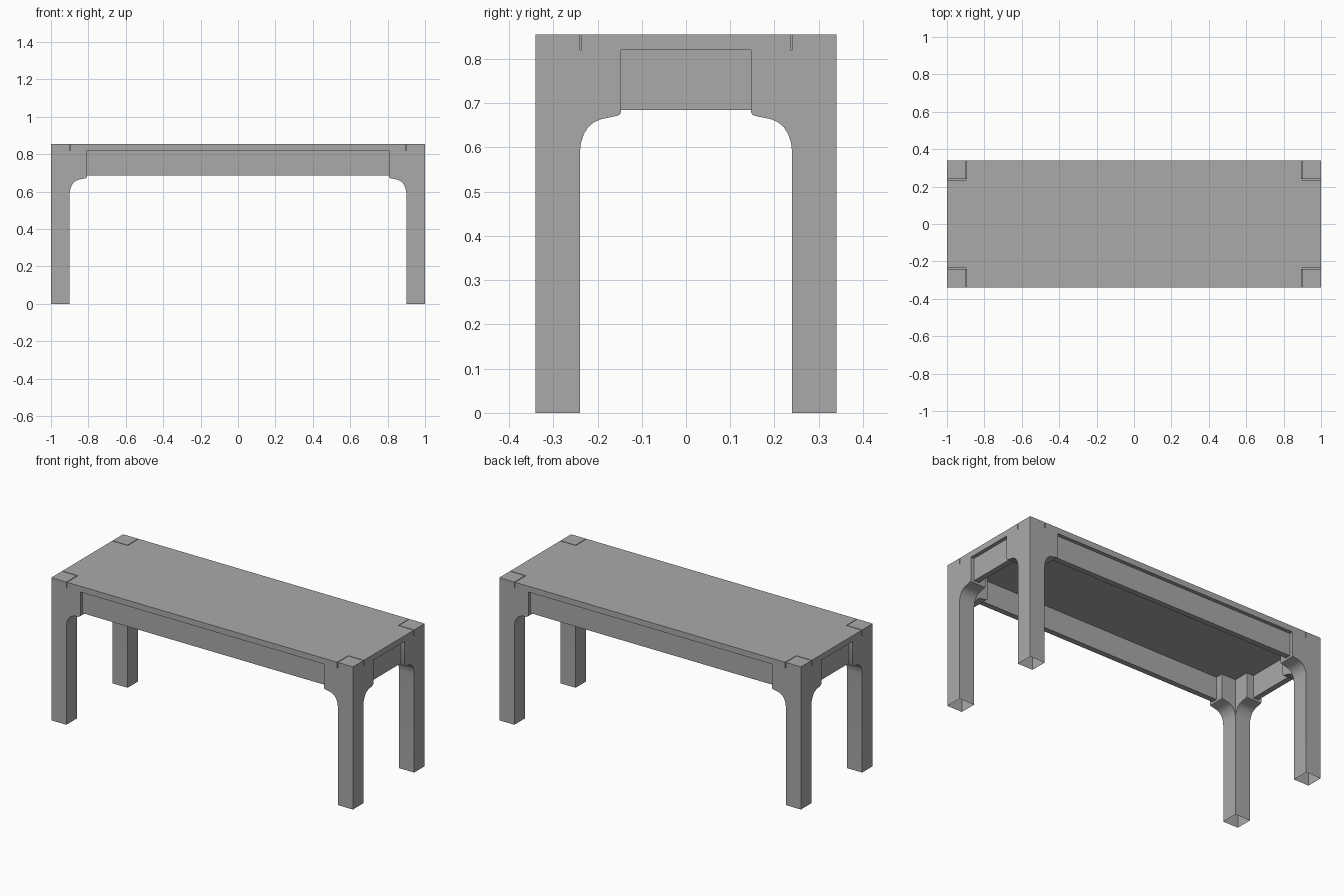
import bpy, bmesh
from mathutils import Matrix

cube = bpy.data.objects.get("Cube")
if cube:
    bpy.data.objects.remove(cube, do_unlink=True)

HX, HY, H = 1.0, 0.34, 0.855     # half length, half width, height
POST, ARM = 0.10, 0.193          # post thickness, reach of the leg brackets
SEAT_Z, APRON_Z = 0.82, 0.685
GAP = 0.004

grey = bpy.data.materials.new("plain grey")
grey.use_nodes = True
grey.diffuse_color = (0.4, 0.4, 0.4, 1)
grey.node_tree.nodes["Principled BSDF"].inputs["Base Color"].default_value = (0.4, 0.4, 0.4, 1)


def add_object(name, bm):
    bmesh.ops.recalc_face_normals(bm, faces=bm.faces)
    mesh = bpy.data.meshes.new(name)
    bm.to_mesh(mesh)
    bm.free()
    mesh.materials.append(grey)
    obj = bpy.data.objects.new(name, mesh)
    bpy.context.collection.objects.link(obj)
    return obj


def prism(name, points, direction):
    bm = bmesh.new()
    face = bm.faces.new([bm.verts.new(p) for p in points])
    ext = bmesh.ops.extrude_face_region(bm, geom=[face], use_keep_orig=True)
    moved = [v for v in ext["geom"] if isinstance(v, bmesh.types.BMVert)]
    bmesh.ops.translate(bm, verts=moved, vec=direction)
    return add_object(name, bm)


def box(name, low, high):
    (x0, y0, z0), (x1, y1, z1) = low, high
    return prism(name, [(x0, y0, z0), (x1, y0, z0), (x1, y1, z0), (x0, y1, z0)], (0, 0, z1 - z0))


# Leg silhouette: distance inward from the outer corner, height
curve = [(POST, 0.588), (0.1025, 0.61), (0.109, 0.63), (0.119, 0.646),
         (0.132, 0.657), (0.148, 0.664), (0.182, 0.671), (0.19, 0.674), (ARM, 0.68)]
side = [(0, 0), (POST, 0)] + curve + [(ARM, SEAT_Z), (POST, SEAT_Z), (POST, H), (0, H)]

# One corner leg: two crossing silhouettes joined, hollow foot left open
leg = prism("leg_front_left", [(HX - u, -HY, z) for u, z in side], (0, POST, 0))
wing = prism("leg_wing", [(HX, u - HY, z) for u, z in side], (-POST, 0, 0))
union = leg.modifiers.new("join_wing", "BOOLEAN")
union.operation, union.solver, union.object = "UNION", "EXACT", wing
bpy.context.view_layer.objects.active = leg
bpy.ops.object.modifier_apply(modifier=union.name)
bpy.data.objects.remove(wing, do_unlink=True)

bm = bmesh.new()
bm.from_mesh(leg.data)
foot = [f for f in bm.faces if f.calc_center_median().z < 0.001]
bmesh.ops.delete(bm, geom=foot, context="FACES_ONLY")
bm.to_mesh(leg.data)
bm.free()

bpy.ops.object.select_all(action="DESELECT")
leg.select_set(True)
bpy.ops.object.shade_smooth_by_angle(angle=0.5)

# Mirrored legs
for name, sx, sy in (("leg_front_right", -1, 1), ("leg_back_left", 1, -1), ("leg_back_right", -1, -1)):
    copy = leg.copy()
    copy.data = leg.data.copy()
    copy.name = copy.data.name = name
    copy.data.transform(Matrix.Diagonal((sx, sy, 1, 1)))
    if sx * sy < 0:
        copy.data.flip_normals()
    bpy.context.collection.objects.link(copy)

# Seat slab with notched corners around the posts
nx, ny = HX - POST - GAP, HY - POST - GAP
quarter = [(HX, ny), (nx, ny), (nx, HY)]
outline = (quarter + [(-x, y) for x, y in reversed(quarter)]
           + [(-x, -y) for x, y in quarter] + [(x, -y) for x, y in reversed(quarter)])
prism("seat", [(x, y, SEAT_Z) for x, y in outline], (0, 0, H - SEAT_Z))

# Aprons set back between the leg brackets
SET, THICK = 0.022, 0.033
ax, ay = HX - ARM, HY - ARM
for s, long_name, short_name in ((-1, "apron_front", "apron_right"), (1, "apron_back", "apron_left")):
    y0, y1 = sorted((s * (HY - SET), s * (HY - SET - THICK)))
    box(long_name, (-ax, y0, APRON_Z), (ax, y1, SEAT_Z))
    x0, x1 = sorted((s * (HX - SET), s * (HX - SET - THICK)))
    box(short_name, (x0, -ay, APRON_Z), (x1, ay, SEAT_Z))
